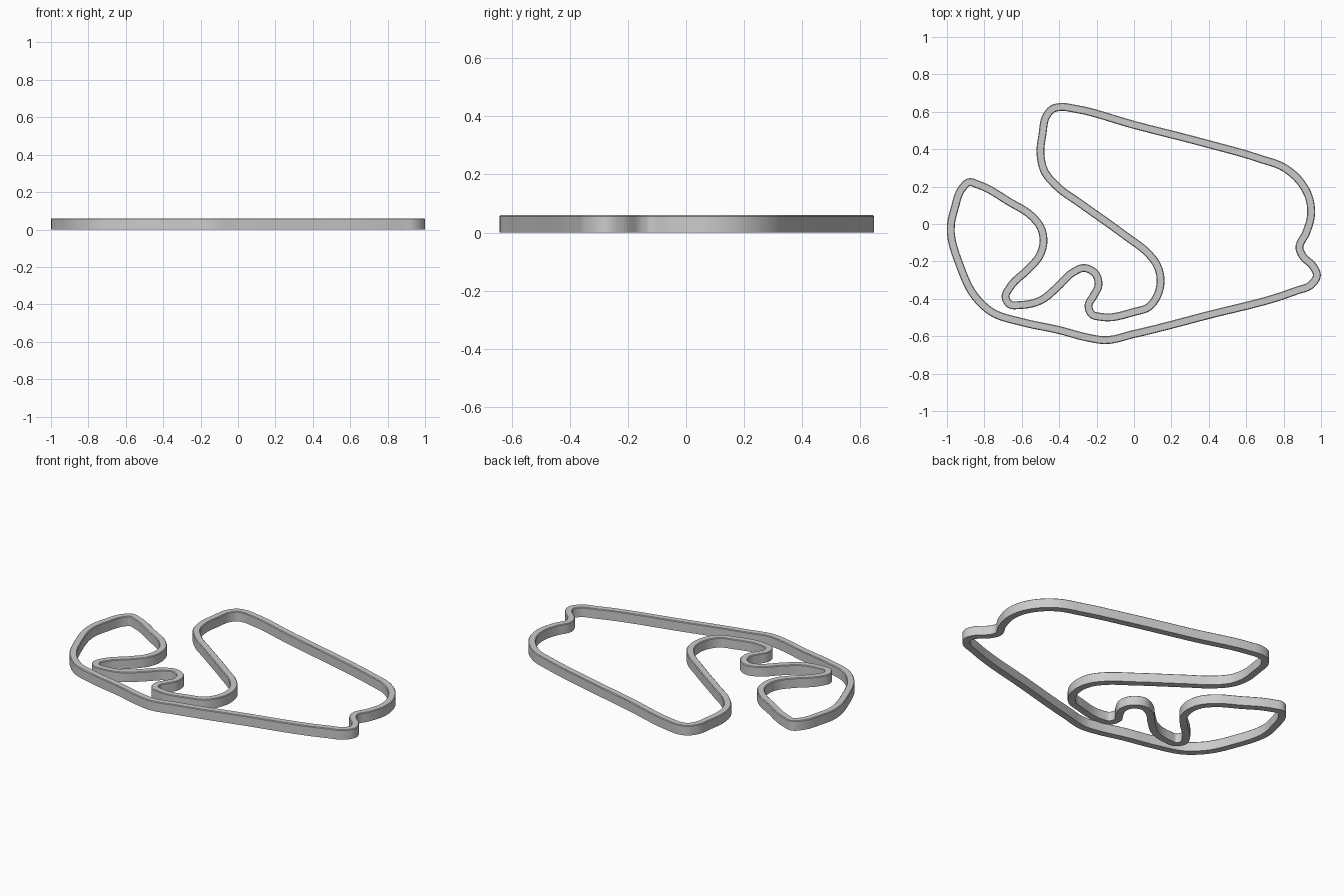
import bpy, bmesh
from mathutils import Vector
from mathutils.geometry import interpolate_bezier

if "Cube" in bpy.data.objects:
    bpy.data.objects.remove(bpy.data.objects["Cube"])

HALF_WIDTH, HEIGHT, CHAMFER = 0.021, 0.06, 0.004

# Centre line of the circuit, clockwise from the top left corner
PATH = [
    (-.388, .626), (-.32, .617), (0, .53), (.377, .433), (.67, .35), (.805, .30),
    (.89, .225), (.938, .134), (.946, .043), (.922, -.043), (.885, -.134),
    (.90, -.168), (.96, -.23), (.978, -.273), (.95, -.322), (.864, -.358),
    (.377, -.492), (0, -.588), (-.158, -.621), (-.249, -.607), (-.4, -.567),
    (-.6, -.524), (-.762, -.47), (-.848, -.39), (-.928, -.23), (-.979, -.005),
    (-.96, .08), (-.917, .193), (-.885, .223), (-.83, .209), (-.666, .118),
    (-.548, .043), (-.5, -.016), (-.484, -.096), (-.505, -.17), (-.559, -.235),
    (-.666, -.342), (-.687, -.39), (-.666, -.428), (-.607, -.433), (-.495, -.406),
    (-.41, -.337), (-.324, -.257), (-.27, -.235), (-.206, -.267), (-.19, -.326),
    (-.217, -.385), (-.243, -.433), (-.227, -.481), (-.174, -.497), (0, -.47),
    (.078, -.444), (.126, -.38), (.142, -.294), (.12, -.214), (.078, -.16),
    (-.05, -.06), (-.29, .112), (-.414, .203), (-.479, .283), (-.5, .374),
    (-.489, .481), (-.468, .578), (-.436, .615),
]


def smooth_loop(points, steps=6):
    """Closed smooth curve through the points."""
    pts = [Vector((x, y, 0)) for x, y in points]
    n = len(pts)
    tangents = []
    for i in range(n):
        a, b = pts[i] - pts[i - 1], pts[(i + 1) % n] - pts[i]
        tangents.append((a.normalized() * b.length + b.normalized() * a.length).normalized())
    loop = []
    for i in range(n):
        j = (i + 1) % n
        reach = (pts[j] - pts[i]).length / 3
        loop += interpolate_bezier(pts[i], pts[i] + tangents[i] * reach,
                                   pts[j] - tangents[j] * reach, pts[j], steps + 1)[:-1]
    return loop


def sweep(name, loop, section, material):
    """Carry a closed (offset, height) section round a closed loop."""
    bm = bmesh.new()
    n, rings = len(loop), []
    for i, p in enumerate(loop):
        t = (loop[(i + 1) % n] - loop[i - 1]).normalized()
        side = Vector((-t.y, t.x, 0))
        rings.append([bm.verts.new(p + side * s + Vector((0, 0, z))) for s, z in section])
    m = len(section)
    for i in range(n):
        a, b = rings[i], rings[(i + 1) % n]
        for k in range(m):
            bm.faces.new((a[k], a[(k + 1) % m], b[(k + 1) % m], b[k]))
    bmesh.ops.recalc_face_normals(bm, faces=bm.faces)
    mesh = bpy.data.meshes.new(name)
    bm.to_mesh(mesh)
    bm.free()
    mesh.materials.append(material)
    obj = bpy.data.objects.new(name, mesh)
    bpy.context.collection.objects.link(obj)
    bpy.context.view_layer.objects.active = obj
    obj.select_set(True)
    bpy.ops.object.shade_smooth_by_angle(angle=0.52)
    return obj


grey = bpy.data.materials.new("light grey")
grey.diffuse_color = (0.6, 0.6, 0.6, 1)
grey.use_nodes = True
grey.node_tree.nodes["Principled BSDF"].inputs["Base Color"].default_value = grey.diffuse_color

# Track wall: rectangular section with slightly chamfered top edges
w, h, c = HALF_WIDTH, HEIGHT, CHAMFER
section = [(-w, 0), (w, 0), (w, h - c), (w - c, h), (c - w, h), (-w, h - c)]
sweep("track_wall", smooth_loop(PATH), section, grey)
